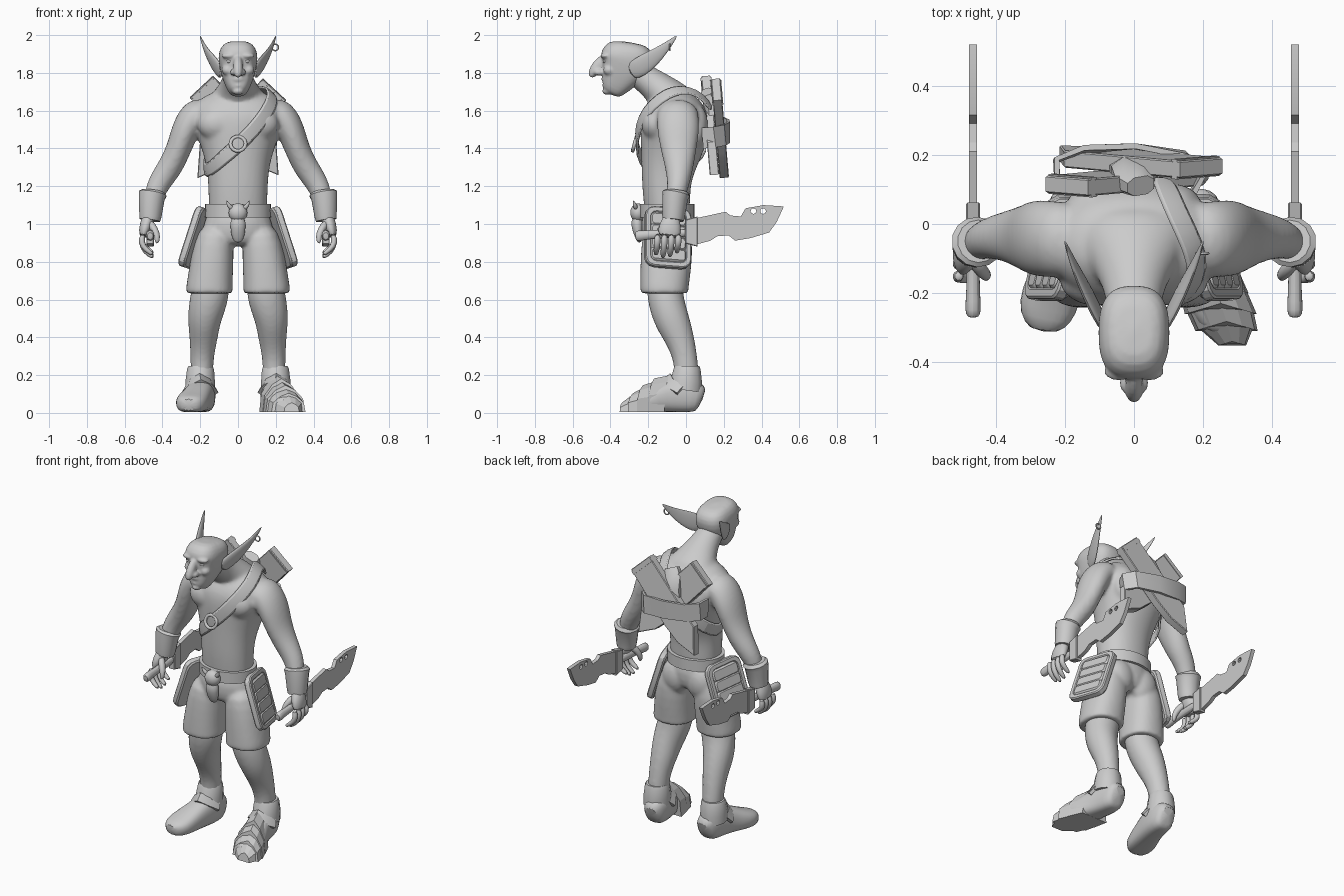
import bpy, bmesh, math
from mathutils import Vector, Matrix

mat = bpy.data.materials.new("clay_grey")
mat.diffuse_color = (0.6, 0.6, 0.6, 1)


def skin(bm, rings, closed=False):
    """Bridge rings of points into a tube."""
    vs = [[bm.verts.new(p) for p in r] for r in rings]
    n, m = len(vs[0]), len(vs)
    for i in range(m if closed else m - 1):
        a, b = vs[i], vs[(i + 1) % m]
        for j in range(n):
            k = (j + 1) % n
            bm.faces.new((a[j], a[k], b[k], b[j]))
    if not closed:
        bm.faces.new(vs[0][::-1])
        bm.faces.new(vs[-1])


def loft(bm, pts, n=12, power=2.0):
    """Superelliptic tube through (x, y, z, half width, half depth)."""
    P = [Vector(p[:3]) for p in pts]
    rings = []
    for i, p in enumerate(pts):
        t = (P[min(i + 1, len(P) - 1)] - P[max(i - 1, 0)]).normalized()
        side = (Vector((1, 0, 0)) - t * t.x).normalized()
        other = t.cross(side)
        f = lambda v: math.copysign(abs(v) ** (2 / power), v)
        angs = [math.tau * (j + .5) / n for j in range(n)]
        rings.append([P[i] + side * p[3] * f(math.cos(a)) + other * p[4] * f(math.sin(a)) for a in angs])
    skin(bm, rings)


def blob(bm, loc, size):
    m = Matrix.Translation(loc) @ Matrix.Diagonal((*size, 1))
    bmesh.ops.create_uvsphere(bm, u_segments=14, v_segments=9, radius=1, matrix=m)


def ribbon(bm, pts, width, thick, centre, closed=False):
    """Flat strap whose broad face looks away from a vertical axis ending at centre."""
    P = [Vector(p) for p in pts]
    rings = []
    for i, p in enumerate(P):
        q, r = (P[i - 1], P[(i + 1) % len(P)]) if closed else (P[max(i - 1, 0)], P[min(i + 1, len(P) - 1)])
        t = (r - q).normalized()
        out = p - Vector((centre[0], centre[1], min(p.z, centre[2])))
        out = (out - t * out.dot(t)).normalized()
        w = t.cross(out) * width / 2
        o = out * thick / 2
        rings.append([p - w - o, p + w - o, p + w + o, p - w + o])
    skin(bm, rings, closed)


def finish(name, bm, mirror=False, sub=0, voxel=0, angle=35):
    bmesh.ops.recalc_face_normals(bm, faces=bm.faces[:])
    me = bpy.data.meshes.new(name)
    bm.to_mesh(me)
    bm.free()
    ob = bpy.data.objects.new(name, me)
    bpy.context.collection.objects.link(ob)
    me.materials.append(mat)
    bpy.ops.object.select_all(action='DESELECT')
    ob.select_set(True)
    bpy.context.view_layer.objects.active = ob
    bpy.ops.object.shade_smooth_by_angle(angle=math.radians(angle))
    if mirror:
        ob.modifiers.new("mirror", 'MIRROR').use_mirror_merge = False
    if sub:
        ob.modifiers.new("round", 'SUBSURF').levels = sub
        ob.modifiers["round"].render_levels = sub
    if voxel:
        r = ob.modifiers.new("fuse", 'REMESH')
        r.mode, r.voxel_size, r.use_smooth_shade = 'VOXEL', voxel, True
        s = ob.modifiers.new("soften", 'SMOOTH')
        s.factor, s.iterations = 0.5, 5
    return ob


def plate(name, outlines, depth, matrix, bevel=0.0, mirror=False):
    """Extruded flat outline; extra outlines become holes."""
    cu = bpy.data.curves.new(name, 'CURVE')
    cu.dimensions, cu.fill_mode = '2D', 'BOTH'
    cu.extrude, cu.bevel_depth, cu.bevel_resolution = depth / 2 - bevel, bevel, 0
    for o in outlines:
        s = cu.splines.new('POLY')
        s.points.add(len(o) - 1)
        for pt, c in zip(s.points, o):
            pt.co = (c[0], c[1], 0, 1)
        s.use_cyclic_u = True
    tmp = bpy.data.objects.new("tmp", cu)
    bpy.context.collection.objects.link(tmp)
    bm = bmesh.new()
    bm.from_mesh(bpy.data.meshes.new_from_object(tmp.evaluated_get(bpy.context.evaluated_depsgraph_get())))
    bpy.data.objects.remove(tmp)
    bmesh.ops.remove_doubles(bm, verts=bm.verts[:], dist=1e-5)
    bm.transform(matrix)
    return finish(name, bm, mirror, angle=25)


def rounded(w, h, r, y=0):
    return [(sx * (w - r) + r * math.cos(a), y + sy * (h - r) + r * math.sin(a))
            for q, (sx, sy) in enumerate(((1, 1), (-1, 1), (-1, -1), (1, -1)))
            for a in [math.pi / 2 * (q + k / 3) for k in range(4)]]


def flip(pts):
    return [(-p[0], *p[1:]) for p in pts]


# Body: torso, neck, chest, arms and legs fused together
bm = bmesh.new()
loft(bm, [(0, -.1, .98, .15, .11), (0, -.1, 1.1, .158, .125), (0, -.105, 1.2, .16, .13), (0, -.095, 1.3, .168, .145),
          (0, -.075, 1.4, .195, .17), (0, -.06, 1.5, .235, .188), (0, -.055, 1.58, .262, .185),
          (0, -.045, 1.65, .225, .145), (0, -.035, 1.705, .13, .085)], 16, 2.2)
loft(bm, [(0, 0, 1.58, .22, .12), (0, -.08, 1.66, .155, .115), (0, -.165, 1.735, .095, .085), (0, -.245, 1.79, .08, .076),
          (0, -.31, 1.83, .07, .06)])
arm = [(.15, -.045, 1.6, .08, .11), (.23, -.045, 1.58, .092, .115), (.28, -.04, 1.5, .078, .118),
       (.312, -.04, 1.4, .068, .1), (.358, -.035, 1.3, .07, .078), (.425, -.04, 1.21, .063, .06),
       (.455, -.06, 1.12, .05, .05), (.468, -.07, 1.03, .036, .04)]
leg = [(.13, -.11, .76, .09, .1), (.148, -.115, .62, .11, .1), (.18, -.08, .5, .093, .1), (.182, -.035, .4, .078, .082),
       (.19, -.005, .3, .064, .067), (.192, .005, .2, .062, .068), (.192, 0, .1, .05, .06)]
for limb in (arm, leg):
    loft(bm, limb)
    loft(bm, flip(limb))
for s in (1, -1):
    blob(bm, (s * .11, -.16, 1.53), (.11, .08, .09))
    blob(bm, (s * .11, .05, 1.52), (.09, .07, .12))
finish("body", bm, sub=2, voxel=.012)

# Head with brows, cheeks, hooked nose and lips
bm = bmesh.new()
loft(bm, [(0, -.4, 1.685, .035, .045), (0, -.385, 1.715, .058, .065), (0, -.36, 1.76, .076, .09),
          (0, -.34, 1.8, .09, .115), (0, -.318, 1.85, .102, .135), (0, -.312, 1.89, .106, .142),
          (0, -.31, 1.935, .094, .125), (0, -.305, 1.965, .06, .08)], 20, 2.7)
loft(bm, [(0, -.4, 1.89, .022, .03), (0, -.442, 1.862, .024, .034), (0, -.47, 1.832, .027, .036),
          (0, -.492, 1.802, .026, .028), (0, -.508, 1.775, .014, .014)], 12)
for s in (1, -1):
    blob(bm, (s * .045, -.425, 1.89), (.045, .03, .015))
    blob(bm, (s * .055, -.405, 1.815), (.032, .035, .03))
    blob(bm, (s * .023, -.46, 1.803), (.02, .03, .018))
blob(bm, (0, -.42, 1.768), (.045, .03, .022))
blob(bm, (0, -.415, 1.732), (.04, .03, .014))
blob(bm, (0, -.415, 1.703), (.032, .03, .02))
finish("head", bm, sub=1, voxel=.007)

bm = bmesh.new()
blob(bm, (.046, -.428, 1.862), (.016, .012, .011))
finish("eye", bm, mirror=True, angle=80)

bm = bmesh.new()
loft(bm, [(.085, -.3, 1.8, .012, .045), (.112, -.245, 1.83, .016, .058), (.145, -.18, 1.875, .014, .048),
          (.178, -.11, 1.932, .009, .026), (.202, -.045, 2.0, .003, .004)], 10)
finish("ear", bm, mirror=True, sub=1, angle=80)

# Shorts: hips, seat and wide legs fused
bm = bmesh.new()
loft(bm, [(0, -.1, 1.09, .163, .13), (0, -.1, 1.0, .188, .142), (0, -.1, .92, .19, .135), (0, -.1, .88, .15, .1)], 16)
for s in (1, -1):
    loft(bm, [(s * .11, -.1, 1.0, .08, .125), (s * .13, -.1, .88, .112, .14), (s * .142, -.108, .76, .118, .137),
              (s * .152, -.115, .66, .126, .13), (s * .152, -.115, .635, .126, .13),
              (s * .152, -.115, .633, .118, .122), (s * .152, -.115, .632, .06, .06)], 16, 2.3)
    blob(bm, (s * .085, -.025, .95), (.095, .07, .11))
finish("shorts", bm, sub=1, voxel=.011)

# Belt, skull buckle with horns, hanging cloth
circle = [math.tau * i / 28 for i in range(28)]
bm = bmesh.new()
ribbon(bm, [(.165 * math.cos(a), -.1 + .134 * math.sin(a), 1.07) for a in circle], .07, .022, (0, -.1, 1.07), True)
finish("belt", bm)
bm = bmesh.new()
blob(bm, (0, -.255, 1.06), (.052, .042, .05))
for s in (1, -1):
    loft(bm, [(s * .03, -.265, 1.08, .016, .015), (s * .052, -.27, 1.1, .012, .012), (s * .06, -.28, 1.125, .003, .003)], 8)
loft(bm, [(0, -.26, 1.04, .046, .034), (0, -.258, .98, .042, .034), (0, -.25, .93, .036, .02), (0, -.245, .9, .018, .01)], 10)
finish("skull_buckle", bm, sub=1, angle=60)

# Quilted thigh guards, turned a little to the front
up = Vector((-.1, 0, .31)).normalized()
nrm = Vector((0, 1, 0)).cross(up)
G = Matrix((Vector((0, 1, 0)), up, nrm)).transposed().to_4x4()
G.translation = (.222, -.098, .925)
G = G @ Matrix.Rotation(math.radians(14), 4, 'Y')
plate("thigh_guard", [rounded(.118, .158, .045)], .03, G, .008, True)
plate("guard_rim", [rounded(.12, .16, .045), rounded(.1, .14, .035)], .036, G @ Matrix.Translation((0, 0, .008)), .006, True)
for i in range(4):
    plate("guard_slat", [rounded(.088, .027, .012, -.098 + .065 * i)], .03, G @ Matrix.Translation((0, 0, .014)), .01, True)

# Bracers and hands
bm = bmesh.new()
loft(bm, [(.45, -.05, 1.175, .06, .062), (.452, -.052, 1.16, .076, .074), (.457, -.058, 1.135, .07, .068),
          (.464, -.066, 1.04, .06, .06), (.467, -.068, 1.02, .056, .056)], 14)
finish("bracer", bm, mirror=True)
bm = bmesh.new()
loft(bm, [(.465, -.07, 1.06, .036, .04), (.487, -.085, .99, .038, .06), (.503, -.092, .925, .026, .07)])
for i in range(4):
    y = -.15 + .037 * i
    z = (.01, -.005, 0, .02)[i]
    loft(bm, [(.503, y, .95, .018, .018), (.514, y - .002, .9, .018, .019), (.49, y - .006, .855 + z, .016, .017),
              (.445, y - .01, .825 + z, .011, .013)], 8)
loft(bm, [(.47, -.1, 1.01, .024, .026), (.44, -.135, .97, .021, .022), (.425, -.15, .93, .018, .018),
          (.43, -.155, .895, .01, .01)], 8)
finish("hand", bm, mirror=True, sub=1, angle=80)

# Notched cleavers: blade with two holes, guard, handle
S = Matrix(((0, 0, 1, .465), (1, 0, 0, 0), (0, 1, 0, 0), (0, 0, 0, 1)))
blade = [(.05, 1.03), (.21, 1.065), (.235, 1.045), (.29, 1.04), (.315, 1.083), (.41, 1.1), (.518, 1.093), (.48, 1.01),
         (.44, .955), (.34, .925), (.26, .912), (.225, .94), (.165, .935), (.13, .912), (.05, .89)]
holes = [[(y + .015 * math.cos(a), 1.068 + .015 * math.sin(a)) for a in circle[::3]] for y in (.357, .408)]
plate("cleaver_blade", [blade] + holes, .024, S, 0, True)
plate("cleaver_guard", [[(0, .9), (.058, .885), (.058, 1.035), (0, 1.02)]], .04, S, .004, True)
bm = bmesh.new()
loft(bm, [(.465, -.272, .935, .018, .024), (.465, -.25, .938, .026, .032), (.465, -.2, .943, .02, .024),
          (.465, -.08, .95, .02, .024), (.465, .02, .955, .02, .026)], 10)
finish("cleaver_handle", bm, mirror=True, sub=1)

# Shoes: rounded sole and toe on both feet, ankle cuffs
bm = bmesh.new()
loft(bm, [(.185, .088, .07, .045, .06), (.185, .06, .085, .068, .088), (.192, -.03, .095, .076, .1),
          (.212, -.12, .078, .076, .082), (.242, -.21, .056, .09, .06), (.256, -.27, .046, .08, .05),
          (.262, -.312, .04, .04, .036)], 14, 2.6)
for v in bm.verts:
    v.co.z = max(v.co.z, .004)
finish("shoe", bm, mirror=True, sub=1, angle=60)
bm = bmesh.new()
loft(bm, [(.2, -.005, .12, .08, .092), (.2, .002, .17, .08, .086), (.198, .006, .23, .074, .074),
          (.198, .006, .248, .066, .068)], 12)
finish("ankle_cuff", bm, mirror=True)
bm = bmesh.new()
ribbon(bm, [(.122, -.02, .12), (.15, -.075, .16), (.2, -.1, .185), (.252, -.085, .155), (.28, -.03, .12)], .055, .02, (.2, 0, .05))
finish("instep_strap", bm, mirror=True)


# Ridged toe plates on one foot
def ridge(y, w, h):
    x = .203 + (-.1 - y) * .33
    return [(x + w * a, y - .3 * w * (abs(a) - .5), h * b + .004) for a, b in ((-1, 0), (-.9, .5), (-.5, .82), (0, 1), (.5, .82), (.9, .5), (1, 0))]


for k, (y0, w0, h0, y1, w1, h1) in enumerate([(-.1, .09, .195, -.185, .1, .178), (-.17, .096, .165, -.245, .104, .142),
                                             (-.23, .098, .135, -.295, .09, .1), (-.28, .085, .105, -.345, .04, .05)]):
    bm = bmesh.new()
    skin(bm, [ridge(y0, w0, h0), ridge(y1, w1, h1)])
    finish("toe_plate_%d" % k, bm, angle=10)

# Chest strap with ring
bm = bmesh.new()
ribbon(bm, [(.08, .14, 1.6), (.1, .09, 1.675), (.13, .02, 1.71), (.17, -.06, 1.71), (.19, -.14, 1.668), (.155, -.22, 1.59),
            (.085, -.258, 1.5), (.005, -.262, 1.42), (-.08, -.245, 1.35), (-.15, -.18, 1.285), (-.182, -.07, 1.28),
            (-.17, .04, 1.34), (-.1, .11, 1.42)], .085, .018, (0, -.06, 1.5))
finish("chest_strap", bm, sub=1)


def hoop(name, centre, R, r, tilt):
    bm = bmesh.new()
    M = Matrix.Translation(centre) @ Matrix.Rotation(tilt, 4, 'X')
    skin(bm, [[M @ Vector(((R + r * math.cos(b)) * math.cos(a), (R + r * math.cos(b)) * math.sin(a), r * math.sin(b)))
               for b in circle[::4]] for a in circle[::2]], True)
    finish(name, bm, angle=80)


hoop("strap_ring", (0, -.272, 1.425), .04, .01, math.radians(75))
hoop("earring", (.197, -.085, 1.935), .017, .004, math.radians(90))

# Crossed sheaths on the back, leaning in at the top, held by a band
for name, y, z, ang in (("inner_sheath", .128, 1.52, 43), ("outer_sheath", .18, 1.505, -43)):
    M = Matrix.Translation((0, y, z)) @ Matrix.Rotation(math.radians(95), 4, 'X') @ Matrix.Rotation(math.radians(ang), 4, 'Z')
    s = 1 if ang < 0 else -1
    plate(name, [[(s * a, b) for a, b in ((-.08, .28), (.08, .28), (.085, -.1), (.07, -.22), (.02, -.33), (-.085, -.2))]], .05, M, .004)
    plate(name + "_lip", [[(-.084, .25), (.084, .25), (.084, .272), (-.084, .272)]], .058, M)
bm = bmesh.new()
ribbon(bm, [(.17, .09, 1.455), (.2, .15, 1.46), (.15, .2, 1.47), (0, .225, 1.485), (-.15, .215, 1.5), (-.225, .185, 1.515),
            (-.22, .1, 1.51)], .11, .016, (0, .05, 1.6))
finish("pack_band", bm)
bm = bmesh.new()
loft(bm, [(0, .15, 1.5, .08, .05), (0, .145, 1.6, .07, .05), (0, .125, 1.66, .06, .04), (.02, .11, 1.7, .045, .03)], 8, 2.6)
finish("pack_bundle", bm)
